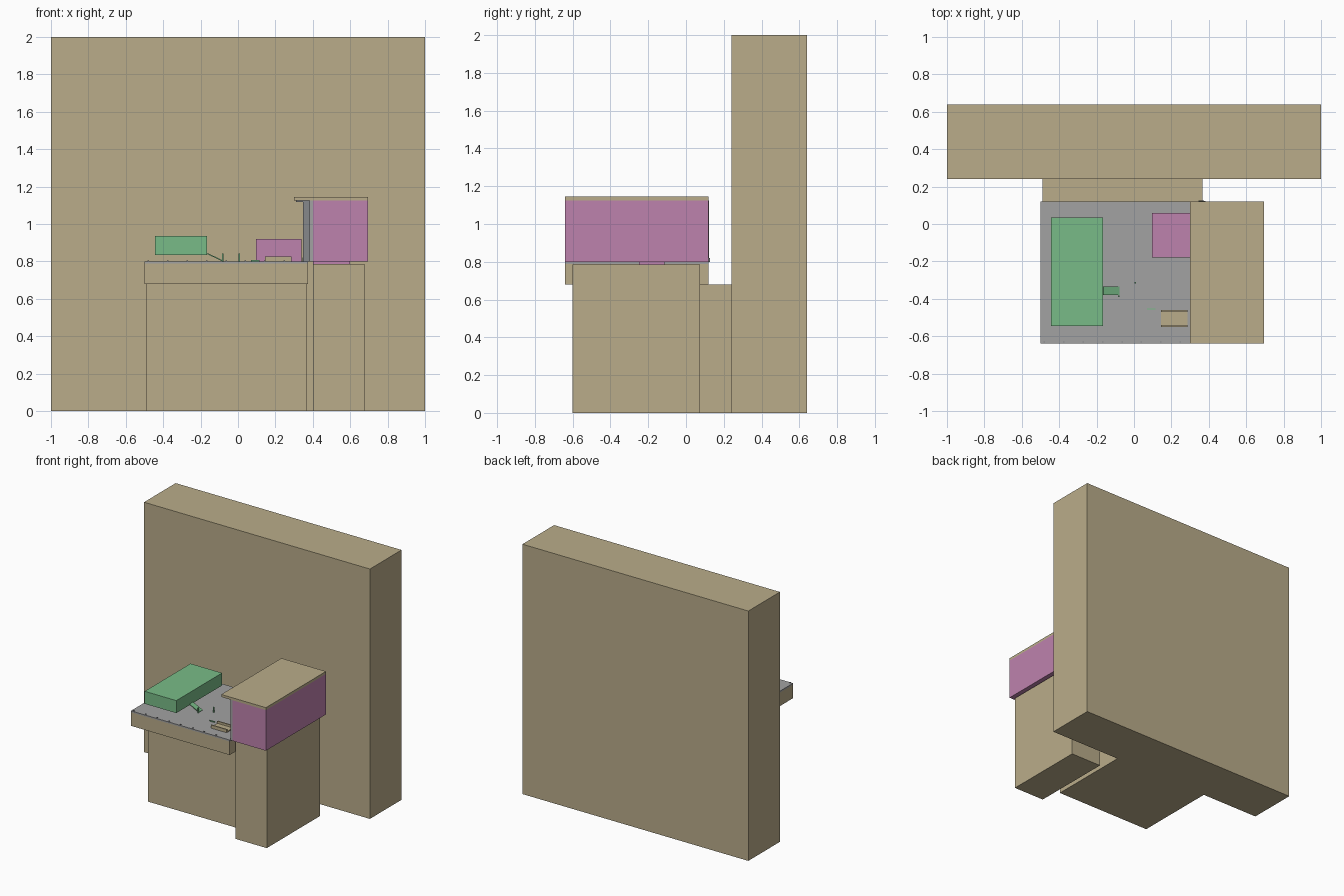
import bpy
import math


def material(name, r, g, b):
    m = bpy.data.materials.new(name)
    m.diffuse_color = (r, g, b, 1)
    return m


tan = material("tan", 0.49, 0.415, 0.255)
grey = material("grey", 0.36, 0.36, 0.36)
slate = material("slate grey", 0.24, 0.25, 0.26)
pink = material("pink", 0.515, 0.223, 0.42)
green = material("green", 0.19, 0.50, 0.245)


def box(name, mat, x, y, z, tilt=0):
    """Box from (min, max) pairs, optionally tilted about the y axis."""
    centre = [(a + b) / 2 for a, b in (x, y, z)]
    bpy.ops.mesh.primitive_cube_add(size=1, location=centre, rotation=(0, tilt, 0))
    ob = bpy.context.object
    ob.name = name
    ob.scale = [b - a for a, b in (x, y, z)]
    ob.data.materials.append(mat)
    return ob


# Large structure
box("back_wall", tan, (-1, 1), (0.24, 0.64), (0, 2))
box("pedestal", tan, (-0.49, 0.365), (-0.44, 0.24), (0, 0.68))
box("side_column", tan, (0.4, 0.675), (-0.60, 0.075), (0, 0.785))

# Table: tan body with a grey work surface
box("table_body", tan, (-0.5, 0.375), (-0.64, 0.12), (0.68, 0.788))
box("table_surface", grey, (-0.5, 0.375), (-0.64, 0.12), (0.788, 0.80))

# Raised cabinet on the column, with overhanging lid
box("cabinet_spacer", pink, (0.4, 0.6), (-0.25, -0.115), (0.785, 0.80))
box("cabinet", pink, (0.4, 0.695), (-0.64, 0.12), (0.80, 1.125))
box("cabinet_lid", tan, (0.3, 0.695), (-0.64, 0.12), (1.125, 1.145))
box("cabinet_side_panel", grey, (0.382, 0.4), (-0.64, 0.12), (0.80, 1.125))
box("rear_panel", slate, (0.348, 0.382), (0.10, 0.122), (0.80, 1.125))
box("lid_bracket", slate, (0.31, 0.375), (0.10, 0.12), (1.117, 1.125))
box("rear_stop", slate, (0.345, 0.375), (0.115, 0.126), (0.80, 0.82))

# Small cube on the table
box("small_box", pink, (0.095, 0.34), (-0.18, 0.06), (0.80, 0.92))

# Shallow tray with raised front and back rails
box("tray_base", tan, (0.145, 0.285), (-0.55, -0.46), (0.80, 0.808))
for label, y in (("front", -0.55), ("back", -0.47)):
    box("tray_rail_" + label, tan, (0.145, 0.285), (y, y + 0.01), (0.80, 0.825))

# Green hovering block with its sloping chute and posts
box("green_block", green, (-0.445, -0.165), (-0.545, 0.035), (0.835, 0.935))
box("chute", green, (-0.169, -0.075), (-0.38, -0.335), (0.819, 0.825),
    tilt=math.atan2(0.04, 0.085))
for i, (x, y) in enumerate(((-0.082, -0.386), (0.007, -0.315))):
    box(f"post_{i}", green, (x - 0.004, x + 0.004), (y - 0.004, y + 0.004), (0.80, 0.842))
box("small_bar", green, (0.07, 0.115), (-0.458, -0.453), (0.80, 0.808))

# Row of tiny studs along the front edge
for i in range(8):
    x = -0.48 + 0.104 * i
    box(f"edge_stud_{i}", slate, (x - 0.004, x + 0.004), (-0.634, -0.628), (0.80, 0.806))
